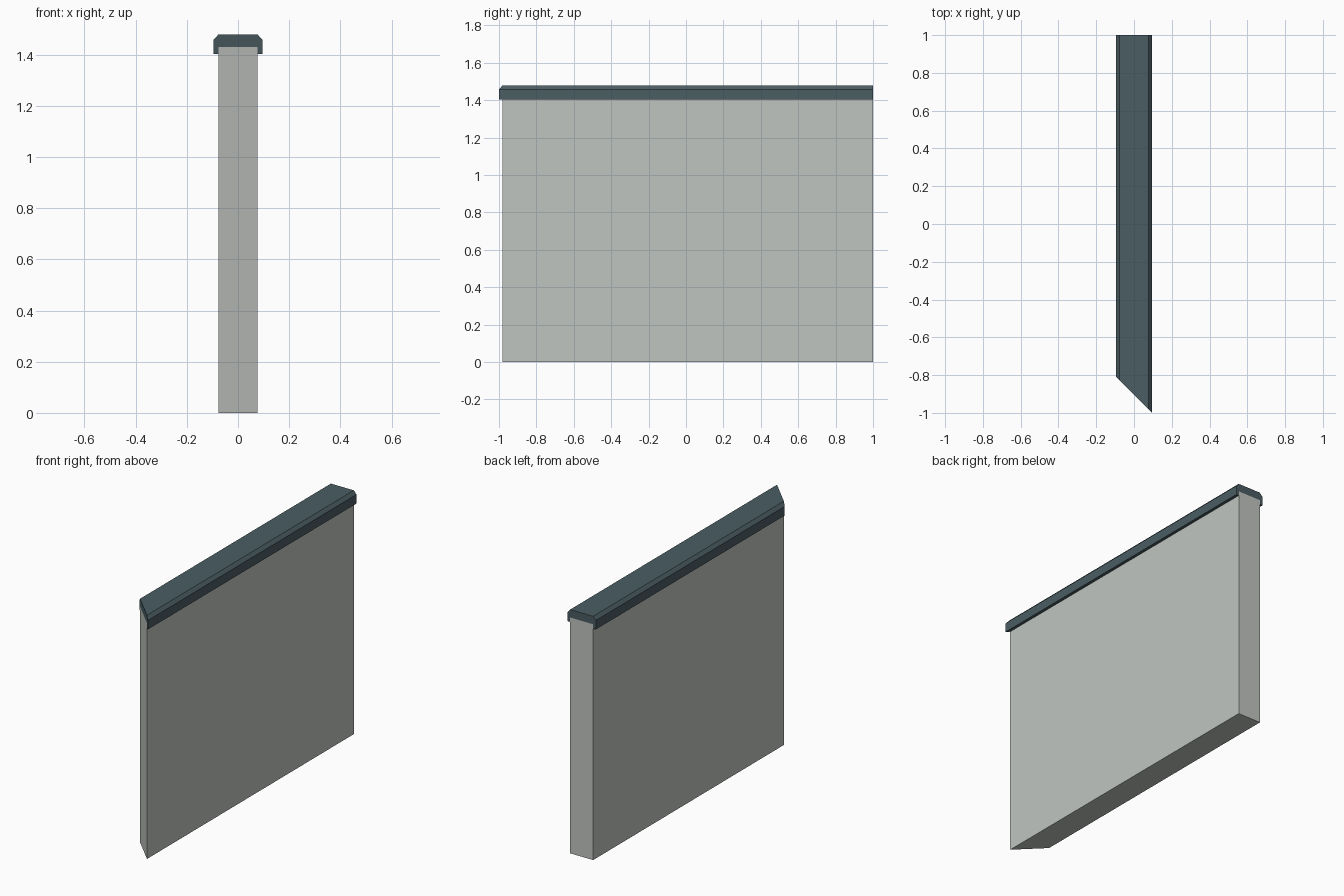
import bpy, bmesh

if "Cube" in bpy.data.objects:
    bpy.data.objects.remove(bpy.data.objects["Cube"])

BACK_Y = 1.0
MITRE_Y = -0.905  # where the 45 degree front cut crosses x = 0


def mitred_extrusion(name, profile, color=None):
    """Sweep an x/z profile along y: square at the back, 45 degree cut at the front."""
    bm = bmesh.new()
    front = [bm.verts.new((x, MITRE_Y - x, z)) for x, z in profile]
    back = [bm.verts.new((x, BACK_Y, z)) for x, z in profile]
    bm.faces.new(front)
    bm.faces.new(back[::-1])
    n = len(profile)
    for i in range(n):
        j = (i + 1) % n
        bm.faces.new((front[i], back[i], back[j], front[j]))
    bmesh.ops.recalc_face_normals(bm, faces=bm.faces)
    mesh = bpy.data.meshes.new(name)
    bm.to_mesh(mesh)
    bm.free()
    obj = bpy.data.objects.new(name, mesh)
    bpy.context.collection.objects.link(obj)
    if color:
        mat = bpy.data.materials.new(name + "_paint")
        mat.diffuse_color = color
        mat.use_nodes = True
        mat.node_tree.nodes["Principled BSDF"].inputs["Base Color"].default_value = mat.diffuse_color
        mesh.materials.append(mat)
    return obj


def mirrored(half):
    """Complete a right-hand half profile with its left-hand mirror."""
    return half + [(-x, z) for x, z in reversed(half)]


# Wall panel
mitred_extrusion("wall", mirrored([(0.077, 0.0), (0.077, 1.43)]),
                 (0.53, 0.56, 0.53, 1))

# Chamfered coping cap, an upside-down channel fitted over the wall top
mitred_extrusion("coping_cap", mirrored([
    (0.077, 1.43), (0.077, 1.403), (0.095, 1.403),
    (0.095, 1.458), (0.077, 1.478)]), (0.07, 0.11, 0.125, 1))
